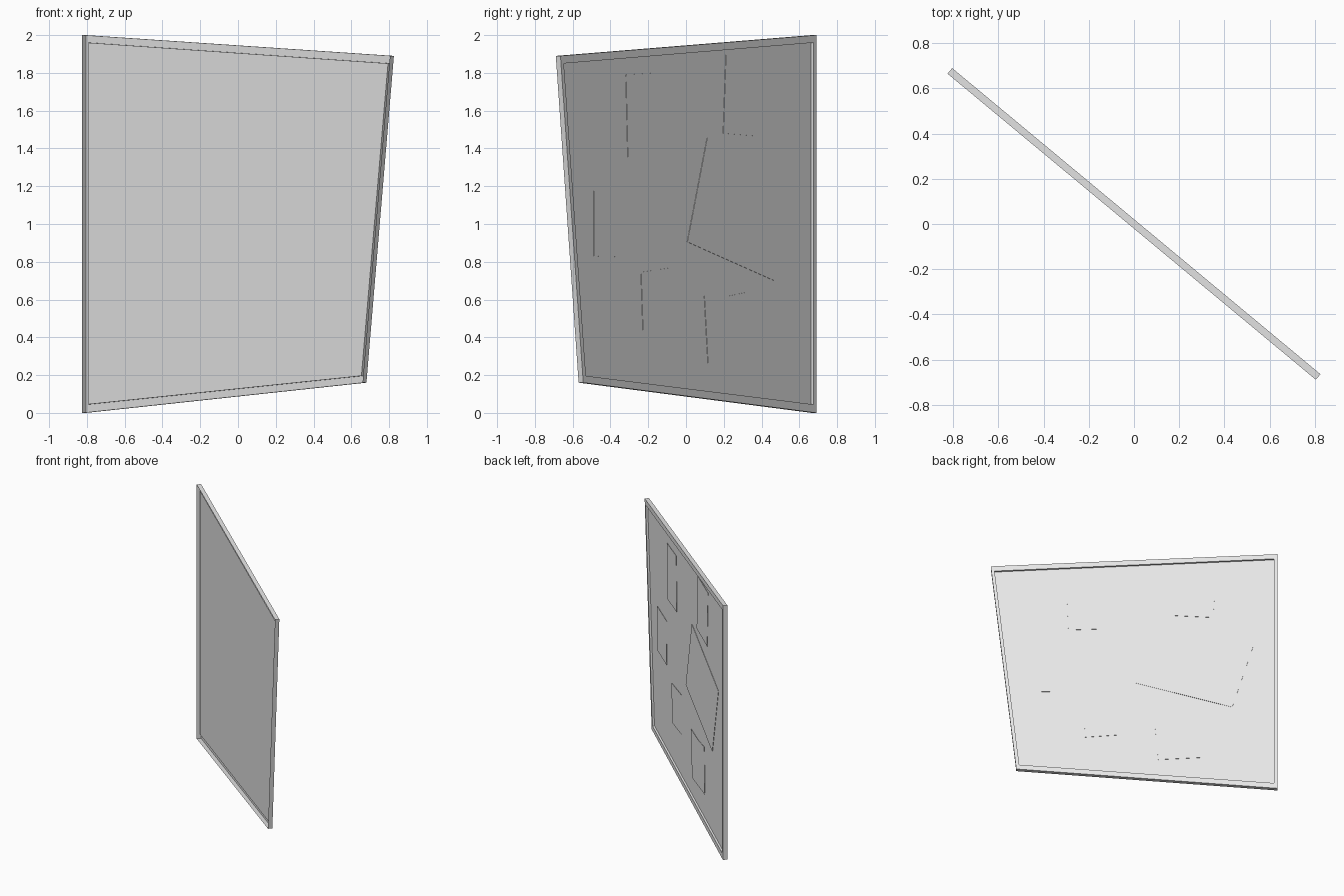
import bpy
import bmesh
from mathutils import Vector

if "Cube" in bpy.data.objects:
    bpy.data.objects.remove(bpy.data.objects["Cube"], do_unlink=True)

mat = bpy.data.materials.new("light_grey")
mat.use_nodes = True
grey = (0.8, 0.8, 0.8, 1)
mat.diffuse_color = grey
mat.node_tree.nodes["Principled BSDF"].inputs["Base Color"].default_value = grey

# Board axes: along its width, and from its back face towards the front
ORIGIN = Vector((-0.805, 0.69, 0))
ALONG = Vector((0.769, -0.639, 0))
INWARD = Vector((-0.639, -0.769, 0))
DEPTH, RECESS = 0.032, 0.015


def ring(bm, outline, depth):
    return [bm.verts.new(ORIGIN + ALONG * s + INWARD * depth + Vector((0, 0, z)))
            for s, z in outline]


def bridge(bm, a, b):
    for i in range(len(a)):
        j = (i + 1) % len(a)
        bm.faces.new((a[i], a[j], b[j], b[i]))


def finish(bm, name):
    mesh = bpy.data.meshes.new(name)
    bm.to_mesh(mesh)
    bm.free()
    mesh.materials.append(mat)
    obj = bpy.data.objects.new(name, mesh)
    bpy.context.collection.objects.link(obj)


# Outlines as (distance along, height)
outer = [(0, 0), (1.931, 0.16), (2.12, 1.89), (0, 2)]
inner = [(0.025, 0.045), (1.909, 0.196), (2.092, 1.85), (0.025, 1.96)]

# Frame: outer walls, rear border and the step down to the panel; front is open
bm = bmesh.new()
rings = [ring(bm, outer, DEPTH), ring(bm, outer, 0),
         ring(bm, inner, 0), ring(bm, inner, RECESS)]
for a, b in zip(rings, rings[1:]):
    bridge(bm, a, b)
# bridged rings wind outwards or inwards together, so check one wall
bm.faces.ensure_lookup_table()
bm.normal_update()
if bm.faces[0].normal.z > 0:
    bmesh.ops.reverse_faces(bm, faces=bm.faces[:])
finish(bm, "board_frame")

# Recessed panel
bm = bmesh.new()
panel = bm.faces.new(ring(bm, inner, RECESS))
panel.normal_update()
if panel.normal.dot(INWARD) > 0:
    panel.normal_flip()
finish(bm, "board_panel")

# Pinned sheets, corners as (y, height)
sheets = {
    "sheet_upper_outer": [(-.32, 1.79), (-.16, 1.80), (-.15, 1.365), (-.31, 1.355)],
    "sheet_upper_inner": [(.21, 1.905), (.39, 1.895), (.375, 1.465), (.195, 1.48)],
    "sheet_large": [(.11, 1.455), (.57, 1.25), (.465, .70), (.005, .905)],
    "sheet_middle": [(-.49, 1.175), (-.32, 1.17), (-.325, .825), (-.49, .83)],
    "sheet_lower_outer": [(-.24, .745), (-.07, .77), (-.07, .46), (-.23, .44)],
    "sheet_lower_inner": [(.095, .62), (.23, .62), (.325, .64), (.335, .27), (.115, .25)],
}
for name, corners in sheets.items():
    outline = [((0.678 - y) / 0.639, z) for y, z in corners]
    bm = bmesh.new()
    base = ring(bm, outline, RECESS - 0.0005)
    top = ring(bm, outline, RECESS - 0.003)
    bm.faces.new(base)
    bm.faces.new(top)
    bridge(bm, base, top)
    bmesh.ops.recalc_face_normals(bm, faces=bm.faces[:])
    finish(bm, name)
